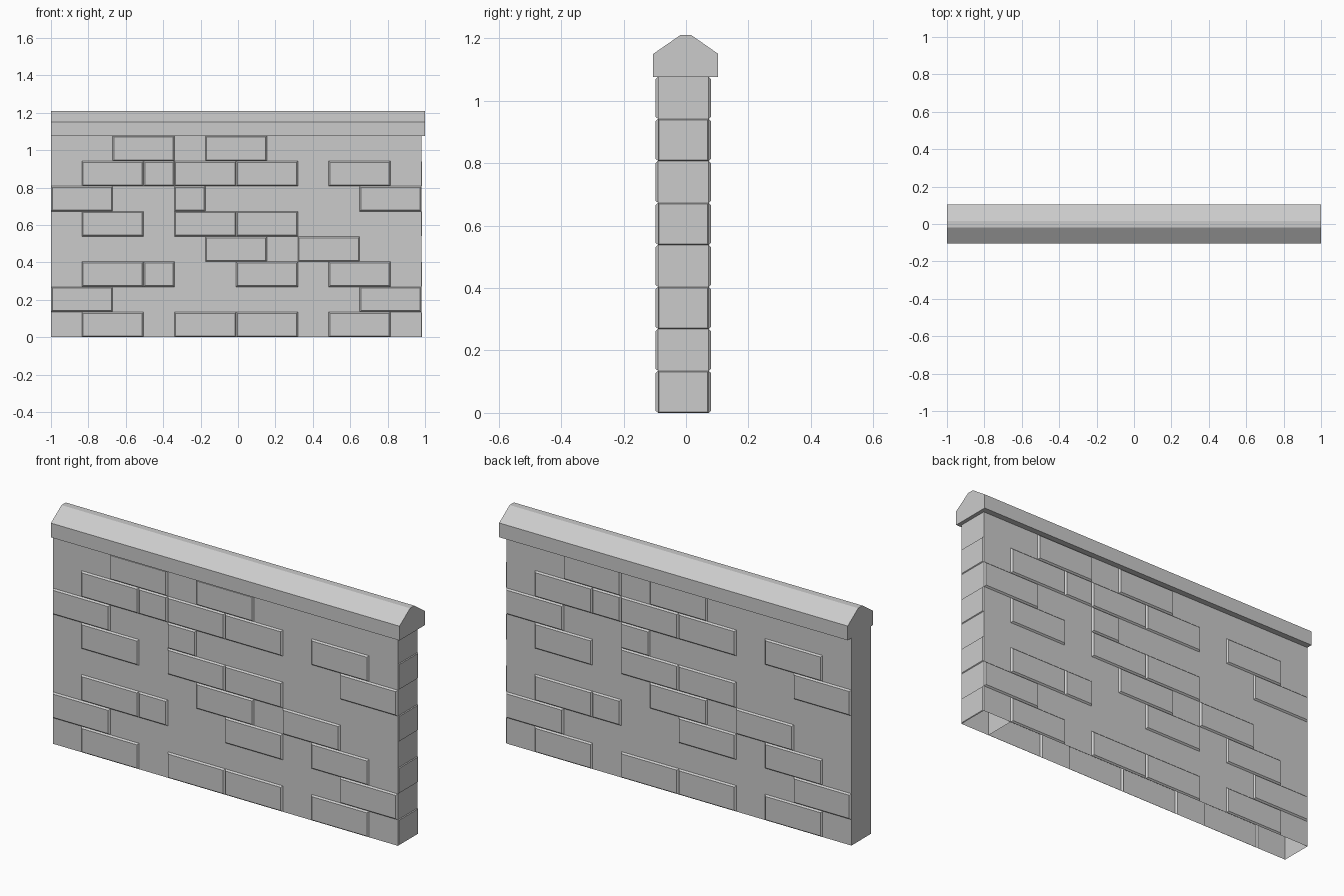
import bpy, bmesh
from mathutils import Vector

if "Cube" in bpy.data.objects:
    bpy.data.objects.remove(bpy.data.objects["Cube"])

UNIT, ROW_H = 0.165, 0.1345      # half-brick width, course height
X0, X1 = -1.0, 0.98              # wall ends
YC, HALF = -0.0085, 0.081        # wall centre line and half thickness

# brick joints per course (in half-brick units), bottom to top
A = (0, 1, 3, 4, 6, 8, 9, 11, 12)
B = (0, 2, 3, 5, 7, 8, 10, 12)
C = (0, 1, 2, 4, 5, 7, 8, 10, 12)
D = (0, 2, 4, 5, 7, 9, 10, 12)
E = (0, 2, 4, 5, 7, 8, 10, 12)
COURSES = (A, B, A, C, A, D, A, E)
# left joints of the bricks that stand proud
PROUD = ((1, 4, 6, 9), (0, 10), (1, 3, 6, 9), (5, 8),
         (1, 4, 6), (0, 4, 10), (1, 3, 4, 6, 9), (2, 5))


def panel(bm, p, u, v, rise=0.0, inset=0.007):
    """Brick face; proud bricks get sloping sides and a raised face."""
    p, u, v = Vector(p), Vector(u), Vector(v)
    base = [bm.verts.new(c) for c in (p, p + u, p + u + v, p + v)]
    if not rise:
        bm.faces.new(base)
        return
    n = u.cross(v).normalized() * rise
    du, dv = u.normalized() * inset, v.normalized() * inset
    top = [bm.verts.new(c + n) for c in
           (p + du + dv, p + u - du + dv, p + u + v - du - dv, p + v + du - dv)]
    bm.faces.new(top)
    for i in range(4):
        j = (i + 1) % 4
        bm.faces.new((base[i], base[j], top[j], top[i]))


def finish(bm, name):
    me = bpy.data.meshes.new(name)
    bm.to_mesh(me)
    bm.free()
    ob = bpy.data.objects.new(name, me)
    bpy.context.collection.objects.link(ob)
    return ob


# front and back brick faces (back is the front turned half round)
for name, start, s in (("front_bricks", X0, 1), ("back_bricks", X1, -1)):
    bm = bmesh.new()
    for r, joints in enumerate(COURSES):
        for a, b in zip(joints, joints[1:]):
            panel(bm, (start + s * a * UNIT, YC - s * HALF, r * ROW_H),
                  (s * (b - a) * UNIT, 0, 0), (0, 0, ROW_H),
                  0.008 if a in PROUD[r] else 0)
    finish(bm, name)

# right end bricks, with the inner face of each end brick
bm = bmesh.new()
for r in range(8):
    z = r * ROW_H
    panel(bm, (X1, YC - HALF, z), (0, 2 * HALF, 0), (0, 0, ROW_H),
          0.004 if r % 2 == 0 else 0, 0.003)
    if r % 2 == 0:
        panel(bm, (X0 + 11 * UNIT, YC - HALF, z), (0, 2 * HALF, 0), (0, 0, ROW_H))
finish(bm, "right_end_bricks")

# flat left end
bm = bmesh.new()
panel(bm, (X0, YC + HALF, 0), (0, -2 * HALF, 0), (0, 0, 8 * ROW_H))
finish(bm, "left_end")

# coping stone: profile pushed along the wall
prof = [(-0.105, 1.076), (0.103, 1.076), (0.103, 1.15), (0.017, 1.21),
        (-0.018, 1.21), (-0.105, 1.15)]
bm = bmesh.new()
face = bm.faces.new([bm.verts.new((-1, y, z)) for y, z in prof])
ext = bmesh.ops.extrude_face_region(bm, geom=[face], use_keep_orig=True)
bmesh.ops.translate(bm, vec=(2, 0, 0),
                    verts=[g for g in ext["geom"] if isinstance(g, bmesh.types.BMVert)])
bmesh.ops.recalc_face_normals(bm, faces=bm.faces)
finish(bm, "coping")
